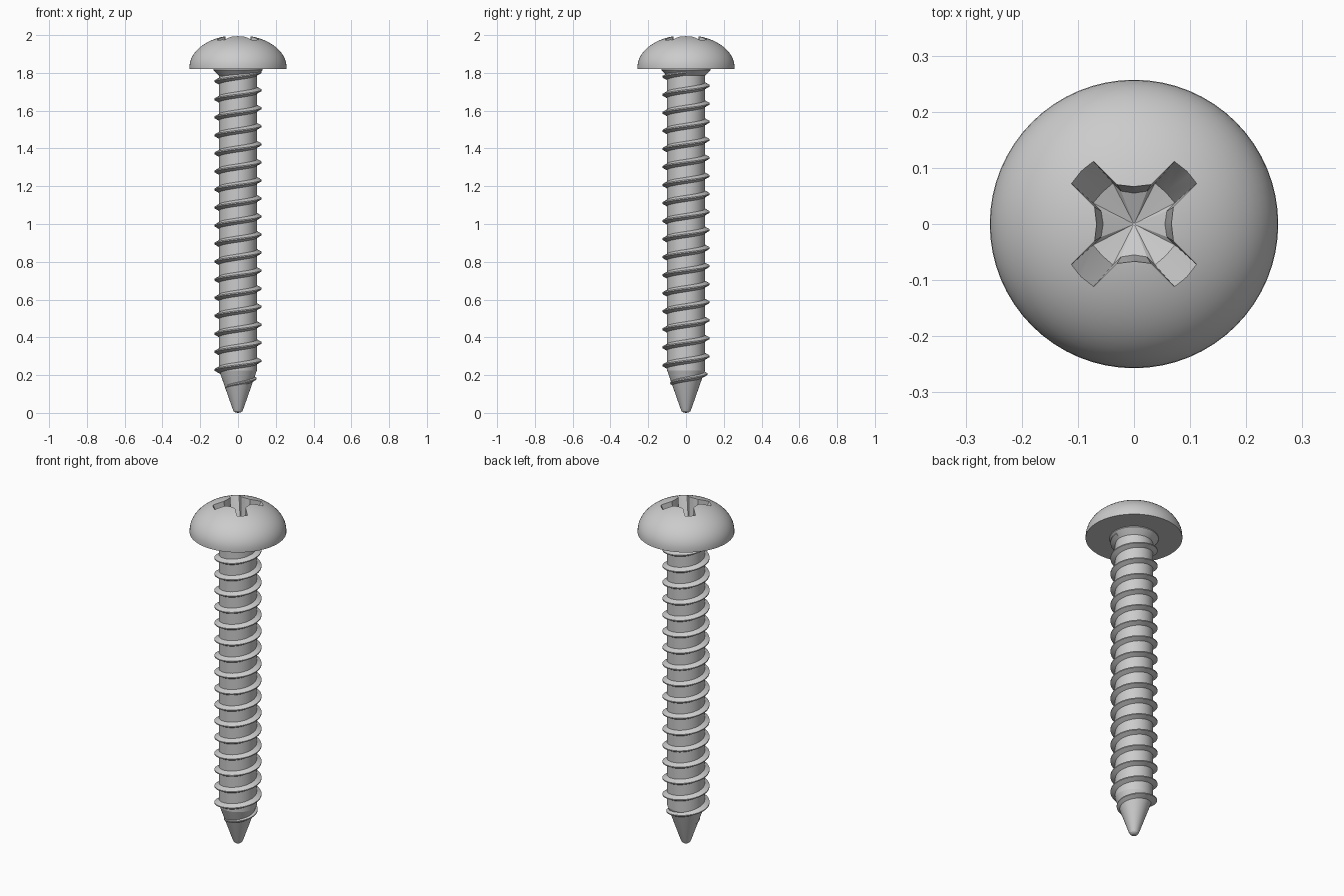
import bpy
from math import sin, cos, pi, radians

if "Cube" in bpy.data.objects:
    bpy.data.objects.remove(bpy.data.objects["Cube"])

SEG = 64


def make(name, verts, faces):
    mesh = bpy.data.meshes.new(name)
    mesh.from_pydata(verts, [], faces)
    mesh.validate()
    ob = bpy.data.objects.new(name, mesh)
    bpy.context.collection.objects.link(ob)
    return ob


def smooth(ob, angle=30):
    bpy.ops.object.select_all(action='DESELECT')
    ob.select_set(True)
    bpy.context.view_layer.objects.active = ob
    bpy.ops.object.shade_smooth_by_angle(angle=radians(angle))


def skin(rings, bottom=None, top=None):
    """Join closed rings (low to high, counter-clockwise); optional pole points cap the ends."""
    n = len(rings[0])
    verts = [p for r in rings for p in r]
    faces = [(k * n + i, k * n + (i + 1) % n, (k + 1) * n + (i + 1) % n, (k + 1) * n + i)
             for k in range(len(rings) - 1) for i in range(n)]
    last = (len(rings) - 1) * n
    for pole, start, flip in ((bottom, 0, True), (top, last, False)):
        if pole is None:
            loop = list(range(start, start + n))
            faces.append(loop[::-1] if flip else loop)
        else:
            c = len(verts)
            verts.append(pole)
            for i in range(n):
                a, b = start + i, start + (i + 1) % n
                faces.append((b, a, c) if flip else (a, b, c))
    return verts, faces


def circle(r, z):
    return [(r * cos(2 * pi * i / SEG), r * sin(2 * pi * i / SEG), z) for i in range(SEG)]


# domed head
dome = [circle(0.257, 1.82)]
dome += [circle(0.257 * cos(a), 1.83 + 0.17 * sin(a)) for a in [pi / 2 * k / 16 for k in range(16)]]
head = make("head", *skin(dome, top=(0, 0, 2.0)))


# cross recess cutter, arms on the diagonals
def cross(end, side, half, notch, z):
    pts = []
    for q in range(4):
        a = pi / 4 + q * pi / 2
        for u, v in ((side, -half), (end, -half), (end * 1.025, 0), (end, half), (side, half)):
            pts.append((u * cos(a) - v * sin(a), u * sin(a) + v * cos(a), z))
        b = a + pi / 4
        pts.append((notch * cos(b), notch * sin(b), z))
    return pts


cutter = make("recess_cutter", *skin(
    [cross(0.078, 0.058, 0.025, 0.055, 1.87), cross(0.152, 0.074, 0.029, 0.069, 2.02)],
    bottom=(0, 0, 1.845)))
cutter.hide_render = True
mod = head.modifiers.new("recess", 'BOOLEAN')
mod.operation = 'DIFFERENCE'
mod.solver = 'EXACT'
mod.object = cutter
bpy.context.view_layer.objects.active = head
bpy.ops.object.modifier_apply(modifier=mod.name)
bpy.data.objects.remove(cutter)
smooth(head, 25)

# shank with pointed tip and flared neck
profile = [(0.014, 0.002), (0.023, 0.009), (0.029, 0.022), (0.1, 0.225),
           (0.1, 1.785), (0.13, 1.815), (0.13, 1.825)]
shank = make("shank", *skin([circle(r, z) for r, z in profile], bottom=(0, 0, 0)))
smooth(shank, 15)

# helical thread, fading in along the tip
PITCH, STEPS = 0.0955, 48
rings = []
for k in range(int((1.805 - 0.1325) / PITCH * STEPS) + 1):
    t = -pi + 2 * pi * k / STEPS
    z = 0.1325 + PITCH * k / STEPS
    f = min(1, (z - 0.1325) / 0.09)
    crest = 0.068 + 0.057 * f
    base = min(0.1, 0.029 + (z - 0.022) * 0.35) - 0.008
    h = 0.012 + 0.009 * f
    rings.append([(r * cos(t), r * sin(t), z + dz) for r, dz in
                  ((base, -h), (base, h), (crest, 0.003), (crest, -0.003))])
thread = make("thread", *skin(rings))
smooth(thread, 30)
